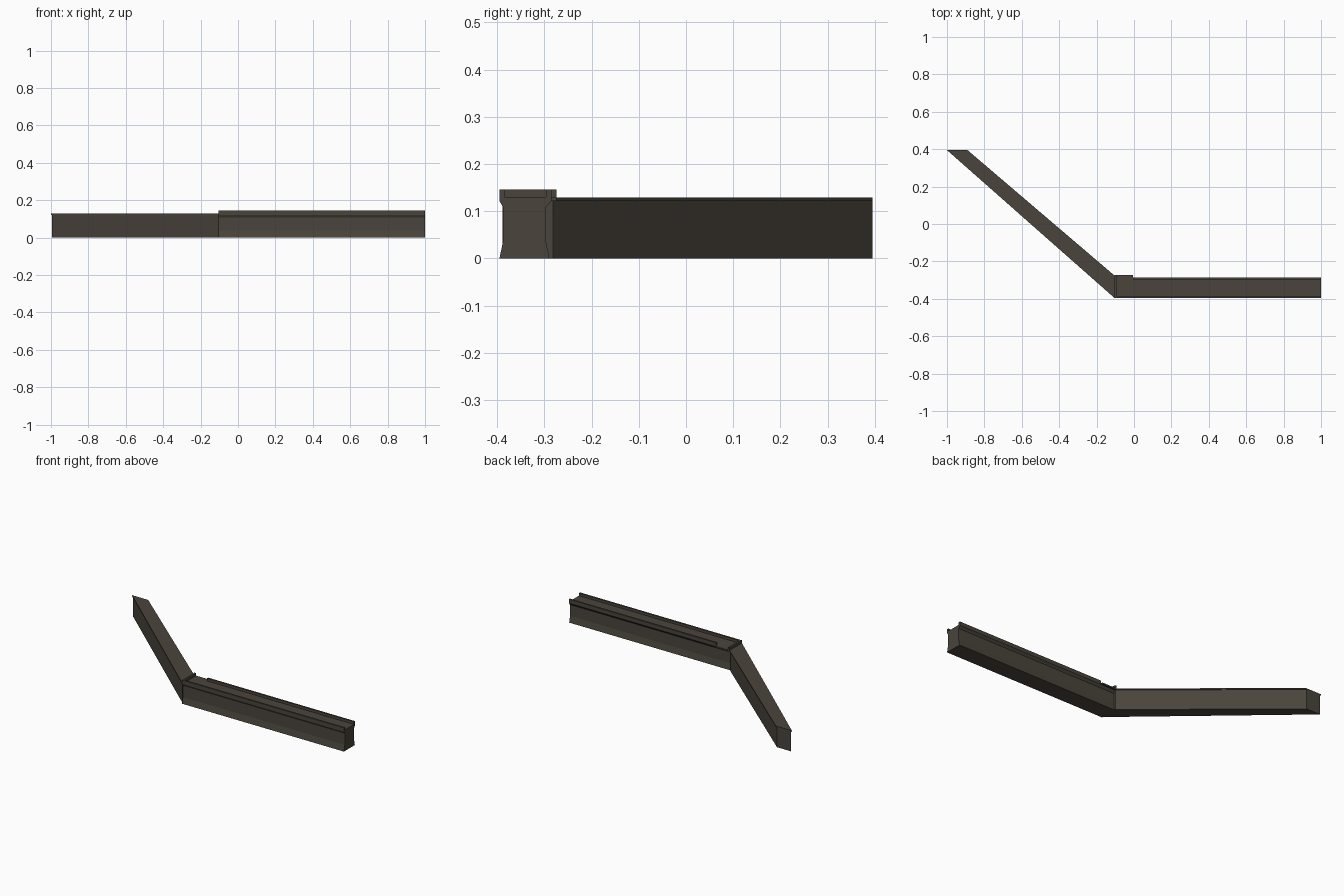
import bpy, bmesh

if "Cube" in bpy.data.objects:
    bpy.data.objects.remove(bpy.data.objects["Cube"])

stone = bpy.data.materials.new("dark stone")
stone.diffuse_color = (0.068, 0.057, 0.044, 1)
stone.use_nodes = True
stone.node_tree.nodes["Principled BSDF"].inputs["Base Color"].default_value = stone.diffuse_color


def loft(name, ring_a, ring_b):
    """Solid between two matching rings of 3D points."""
    bm = bmesh.new()
    a = [bm.verts.new(p) for p in ring_a]
    b = [bm.verts.new(p) for p in ring_b]
    n = len(a)
    for i in range(n):
        j = (i + 1) % n
        bm.faces.new((a[i], a[j], b[j], b[i]))
    bm.faces.new(a[::-1])
    bm.faces.new(b)
    bmesh.ops.recalc_face_normals(bm, faces=bm.faces)
    me = bpy.data.meshes.new(name)
    bm.to_mesh(me)
    bm.free()
    me.materials.append(stone)
    ob = bpy.data.objects.new(name, me)
    bpy.context.collection.objects.link(ob)
    return ob


def along_x(name, profile, x0, x1):
    return loft(name, [(x0, y, z) for y, z in profile], [(x1, y, z) for y, z in profile])


def prism(name, outline, z0, z1):
    return loft(name, [(x, y, z0) for x, y in outline], [(x, y, z1) for x, y in outline])


def box(name, x0, x1, y0, y1, z0, z1):
    return prism(name, [(x0, y0), (x1, y0), (x1, y1), (x0, y1)], z0, z1)


XC = -0.105          # corner where the two walls meet
F, B = -0.395, -0.285  # front and back of the straight wall

# Straight wall: pinched sides, flaring at foot and under the walkway
side = [(0.0, 0.0), (0.008, 0.038), (0.008, 0.108), (0.0, 0.122), (0.0, 0.13)]
front = [(F + d, z) for d, z in side]
back = [(B - d - (0.004 if z < 0.11 else 0), z) for d, z in side]
along_x("straight_wall", front + back[::-1], XC, 1)

# Parapets along the walkway
box("front_parapet", XC, 1, F, F + 0.011, 0.13, 0.146)
box("back_parapet", -0.005, 1, B - 0.011, B, 0.13, 0.146)

# Corner landing with its end parapet
box("corner_landing", XC, -0.005, B, -0.274, 0.122, 0.13)
box("end_parapet", XC, XC + 0.011, F + 0.011, -0.274, 0.13, 0.146)

# Diagonal wall: body with a thin overhanging top slab
prism("diagonal_wall", [(-0.994, 0.395), (-0.898, 0.395), (XC, -0.282), (XC, -0.389)], 0, 0.122)
prism("diagonal_top_slab", [(-1, 0.395), (-0.89, 0.395), (XC, -0.275), (XC, -0.395)], 0.122, 0.129)
